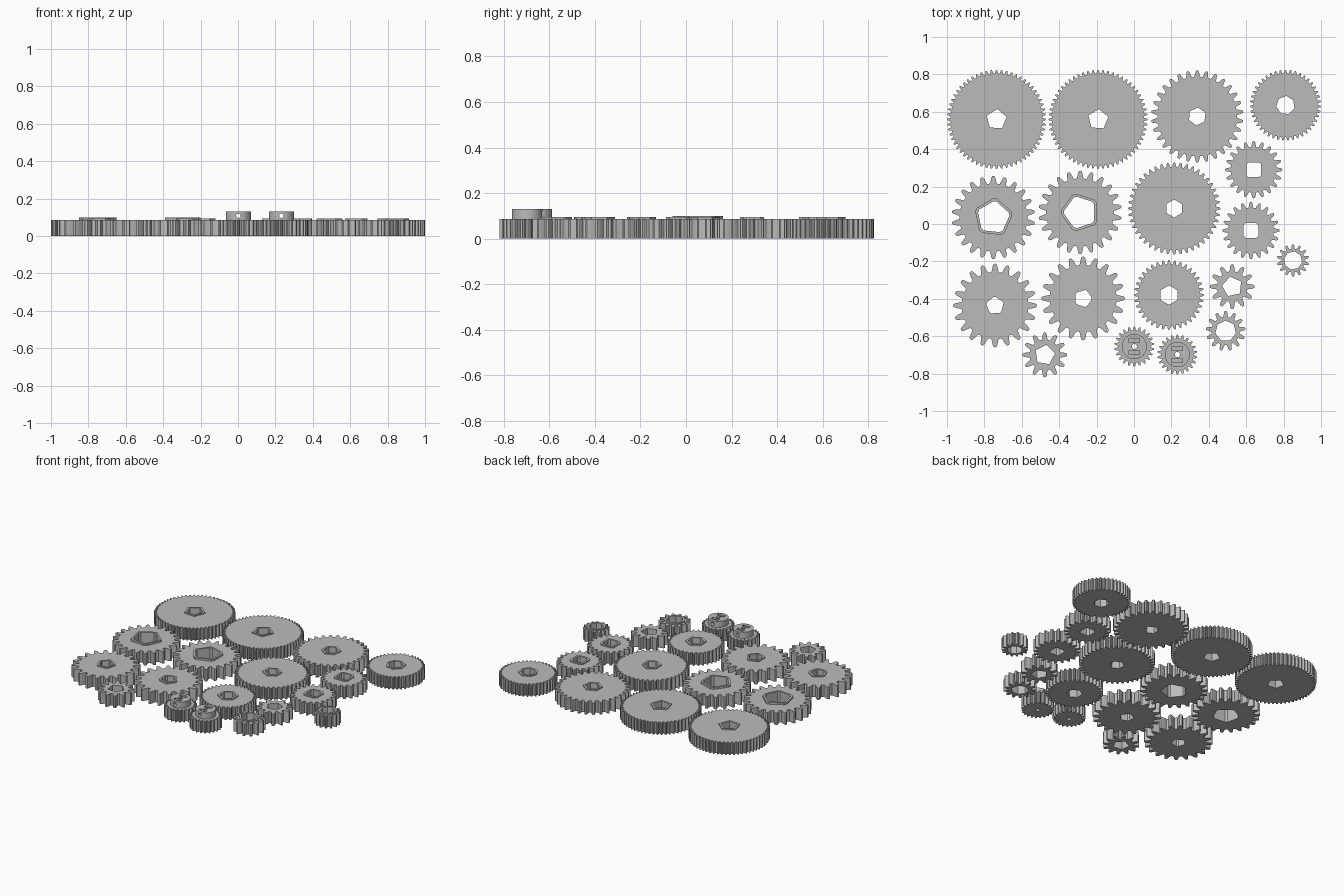
import bpy, bmesh
from math import cos, sin, pi, radians

if "Cube" in bpy.data.objects:
    bpy.data.objects.remove(bpy.data.objects["Cube"])

grey = bpy.data.materials.new("light grey plastic")
grey.diffuse_color = (0.5, 0.5, 0.5, 1)
grey.use_nodes = True
grey.node_tree.nodes["Principled BSDF"].inputs["Base Color"].default_value = grey.diffuse_color

TOP = 0.086      # top of the toothed discs
RIM = 0.014      # wall thickness of the collars


def ngon(n, r, phase=90, cut=0.0):
    """Regular polygon outline; cut trims each corner by a fraction of the edge."""
    p = [(r * cos(radians(phase) + 2 * pi * i / n),
          r * sin(radians(phase) + 2 * pi * i / n)) for i in range(n)]
    if not cut:
        return p
    out = []
    for i in range(n):
        for q in (p[i - 1], p[(i + 1) % n]):
            out.append((p[i][0] + (q[0] - p[i][0]) * cut,
                        p[i][1] + (q[1] - p[i][1]) * cut))
    return out


def rect(cx, cy, w, h):
    return [(cx + sx * w / 2, cy + sy * h / 2)
            for sx, sy in ((-1, -1), (1, -1), (1, 1), (-1, 1))]


# one flank of a rounded tooth: (fraction of pitch, fraction of depth)
FLANK = [(.34, .03), (.26, .35), (.18, .75), (.10, .96)]
TOOTH = ([(-.5, 0)] + [(-f, d) for f, d in FLANK] + [(0, 1)] + FLANK[::-1])


def toothed(r, teeth):
    """Gear outline with standard tooth depth for its size and tooth count."""
    depth = 2.25 * 2 * r / (teeth + 2)
    pts = []
    for i in range(teeth):
        for f, d in TOOTH:
            a = pi / 2 + 2 * pi * (i + f) / teeth
            rad = r - depth * (1 - d)
            pts.append((rad * cos(a), rad * sin(a)))
    return pts


def plate(name, loops, z0, z1, x, y):
    """Extrude an outline with holes from z0 to z1 as a mesh object."""
    cu = bpy.data.curves.new(name + "_outline", 'CURVE')
    cu.dimensions = '2D'
    cu.fill_mode = 'BOTH'
    cu.extrude = (z1 - z0) / 2
    for loop in loops:
        s = cu.splines.new('POLY')
        s.points.add(len(loop) - 1)
        for pt, (px, py) in zip(s.points, loop):
            pt.co = (px, py, 0, 1)
        s.use_cyclic_u = True
    tmp = bpy.data.objects.new(name + "_outline", cu)
    bpy.context.collection.objects.link(tmp)
    dg = bpy.context.evaluated_depsgraph_get()
    me = bpy.data.meshes.new_from_object(tmp.evaluated_get(dg))
    bpy.data.objects.remove(tmp)
    bm = bmesh.new()
    bm.from_mesh(me)
    bmesh.ops.remove_doubles(bm, verts=bm.verts, dist=1e-5)
    bmesh.ops.recalc_face_normals(bm, faces=bm.faces)
    for f in bm.faces:
        f.smooth = True
        f.material_index = 0
    bm.to_mesh(me)
    bm.free()
    me.set_sharp_from_angle(angle=radians(35))
    me.materials.clear()
    me.materials.append(grey)
    ob = bpy.data.objects.new(name, me)
    ob.location = (x, y, (z0 + z1) / 2)
    bpy.context.collection.objects.link(ob)
    return ob


def family(name, r, teeth, sides, bore, places, cut=0.0, collar=0.008):
    """Matching gears with a polygon bore; places hold x, y and bore angle."""
    for i, (x, y, phase) in enumerate(places, 1):
        hole = ngon(sides, bore, phase, cut)
        plate(f"{name}_gear_{i}", [toothed(r, teeth), hole], 0, TOP, x, y)
        if collar:
            rim = ngon(sides, bore + RIM / cos(pi / sides), phase, cut)
            plate(f"{name}_collar_{i}", [rim, hole], TOP, TOP + collar, x, y)


# large gears
family("fine_large", .265, 60, 5, .056, [(-.735, .559, 14), (-.192, .559, 14)])
family("coarse_large", .247, 30, 6, .048, [(.338, .575, 84)])
family("medium_large", .247, 44, 6, .048, [(.215, .083, 90)])
# mid-size gears, with wide or narrow bores
family("wide_bore", .223, 22, 5, .092, [(-.752, .035, 12), (-.288, .062, 36)],
       cut=.1, collar=.013)
family("narrow_bore", .224, 20, 5, .050, [(-.743, -.436, 22), (-.272, -.398, 0)],
       cut=.12)
family("fine_mid", .190, 43, 7, .050, [(.810, .635, 84)])
family("medium_mid", .187, 36, 6, .052, [(.187, -.380, 90)])
# small gears
family("square_bore", .153, 20, 4, .056, [(.640, .290, 45), (.625, -.035, 45)],
       cut=.15)
family("plain_small", .120, 12, 5, .055, [(.525, -.335, 30), (-.477, -.700, 80)],
       collar=0)
family("collared_small", .107, 13, 7, .056, [(.490, -.572, 90)])
family("tiny", .087, 14, 8, .049, [(.850, -.195, 80)])

# two pinions with a hub, nut slots and a cross-drilled screw hole
for i, (x, y) in enumerate([(.002, -.655), (.232, -.698)], 1):
    shaft = ngon(12, .014)
    plate(f"pinion_{i}", [toothed(.107, 22), shaft], 0, TOP, x, y)
    slots = [rect(0, s * .032, .055, .022) for s in (-1, 1)]
    hub = plate(f"pinion_hub_{i}", [ngon(40, .067), shaft] + slots, TOP, .13, x, y)
    bpy.ops.mesh.primitive_cylinder_add(vertices=16, radius=.012, depth=.3,
                                        location=(x, y, .108),
                                        rotation=(pi / 2, 0, 0))
    drill = bpy.context.object
    drill.name = f"screw_hole_cutter_{i}"
    drill.hide_render = True
    mod = hub.modifiers.new("screw_hole", 'BOOLEAN')
    mod.operation = 'DIFFERENCE'
    mod.solver = 'EXACT'
    mod.object = drill
    # bake the cut and drop the cutter
    dg = bpy.context.evaluated_depsgraph_get()
    cut_mesh = bpy.data.meshes.new_from_object(hub.evaluated_get(dg))
    hub.modifiers.clear()
    hub.data = cut_mesh
    bpy.data.objects.remove(drill)
